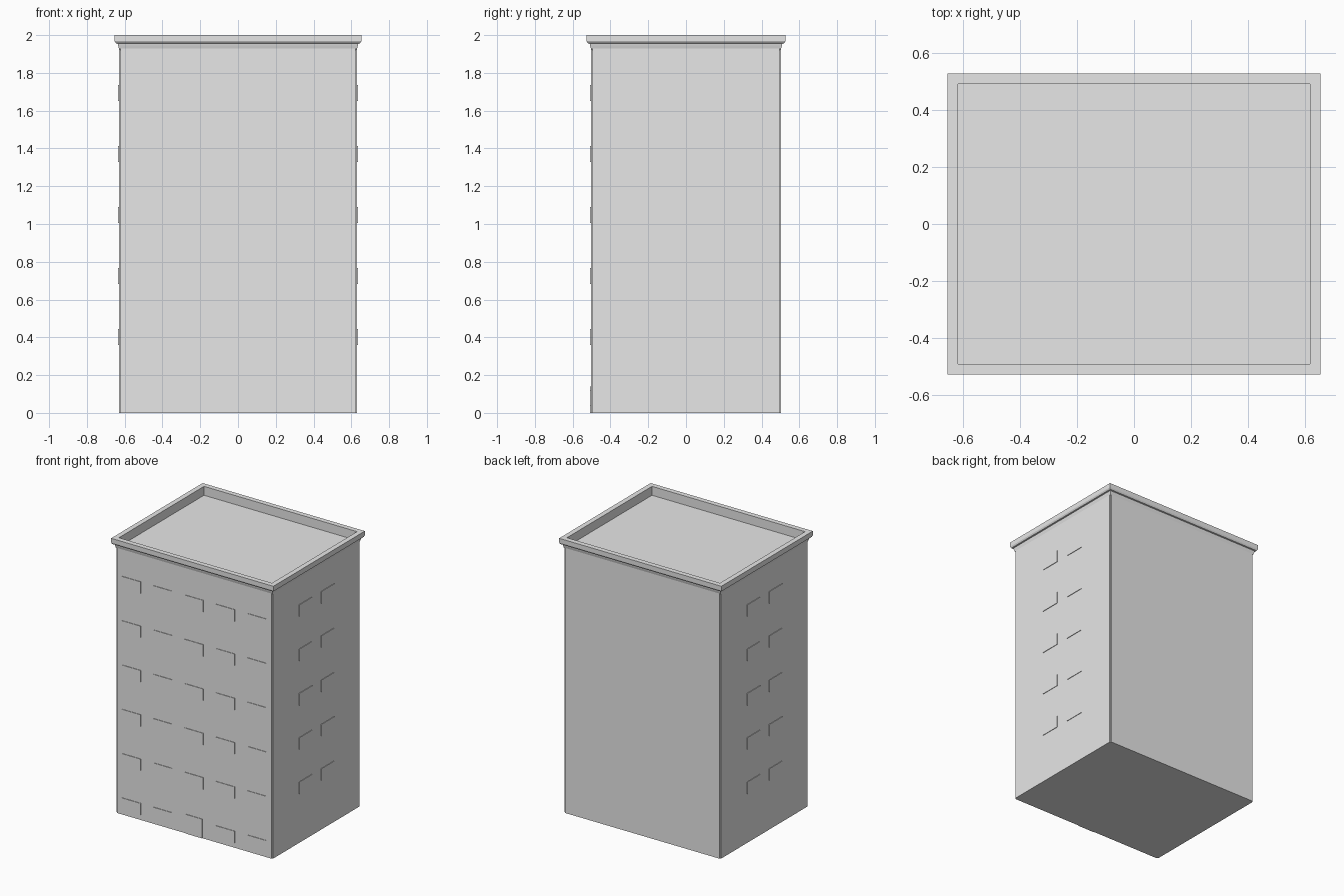
import bpy
import bmesh

cube = bpy.data.objects.get("Cube")
if cube:
    bpy.data.objects.remove(cube, do_unlink=True)

HX, HY = 0.631, 0.504      # half width and half depth of the walls
NOTCH = 0.008              # small step at each vertical corner
EAVE = 1.93                # top of the walls, also the roof deck level

plaster = bpy.data.materials.new("light_grey_plaster")
plaster.use_nodes = True
grey = (0.8, 0.8, 0.8, 1)
plaster.diffuse_color = grey
plaster.node_tree.nodes["Principled BSDF"].inputs["Base Color"].default_value = grey


def finish(name, bm):
    bmesh.ops.recalc_face_normals(bm, faces=bm.faces)
    mesh = bpy.data.meshes.new(name)
    bm.to_mesh(mesh)
    bm.free()
    mesh.materials.append(plaster)
    obj = bpy.data.objects.new(name, mesh)
    bpy.context.collection.objects.link(obj)
    return obj


def box(name, lo, hi):
    bm = bmesh.new()
    bmesh.ops.create_cube(bm, size=1)
    for v in bm.verts:
        v.co = [(a + b) / 2 + c * (b - a) for a, b, c in zip(lo, hi, v.co)]
    return finish(name, bm)


# Walls: a rectangular footprint with stepped corners, extruded upward
bm = bmesh.new()
ix, iy = HX - NOTCH, HY - NOTCH
outline = []
for sx, sy in ((1, 1), (-1, 1), (-1, -1), (1, -1)):
    corner = [(HX * sx, iy * sy), (ix * sx, iy * sy), (ix * sx, HY * sy)]
    outline += corner if sx * sy > 0 else corner[::-1]
base = bm.faces.new([bm.verts.new((x, y, 0)) for x, y in outline])
top = bmesh.ops.extrude_face_region(bm, geom=[base])["geom"]
bmesh.ops.translate(bm, vec=(0, 0, EAVE),
                    verts=[g for g in top if isinstance(g, bmesh.types.BMVert)])
finish("walls", bm)

# Cornice, parapet and roof deck: one moulding profile (offset, height) swept round
profile = [(-NOTCH, EAVE - 0.01), (0, EAVE), (0.004, 1.945), (0.006, 1.955),
           (0.016, 1.957), (0.022, 1.968), (0.0225, 2.0), (-0.0145, 2.0),
           (-0.0145, EAVE + 0.005)]
bm = bmesh.new()
rings = []
for off, z in profile:
    x, y = HX + off, HY + off
    rings.append([bm.verts.new(p) for p in
                  ((x, y, z), (-x, y, z), (-x, -y, z), (x, -y, z))])
for a, b in zip(rings, rings[1:]):
    for i in range(4):
        j = (i + 1) % 4
        bm.faces.new((a[i], a[j], b[j], b[i]))
bm.faces.new(rings[-1])
bm.faces.new(rings[0])
finish("cornice_and_roof", bm)

# Windows: thin raised panels in rows on the front and both sides
W, H, T, STOREY = 0.15, 0.085, 0.004, 0.3226
for row in range(6):
    z = 0.037 + row * STOREY
    for col in range(-2, 3):
        if row == 0 and col == 0:
            continue
        x = col * 0.2525
        box("front_window", (x - W / 2, -HY - T, z), (x + W / 2, -HY + T, z + H))
    if row:
        for side in (-1, 1):
            for y in (-0.127, 0.127):
                xs = sorted((side * (HX - T), side * (HX + T)))
                box("side_window", (xs[0], y - W / 2, z), (xs[1], y + W / 2, z + H))

# Entrance door in the middle of the ground floor
box("front_door", (-0.065, -HY - T, 0), (0.065, -HY + T, 0.14))
